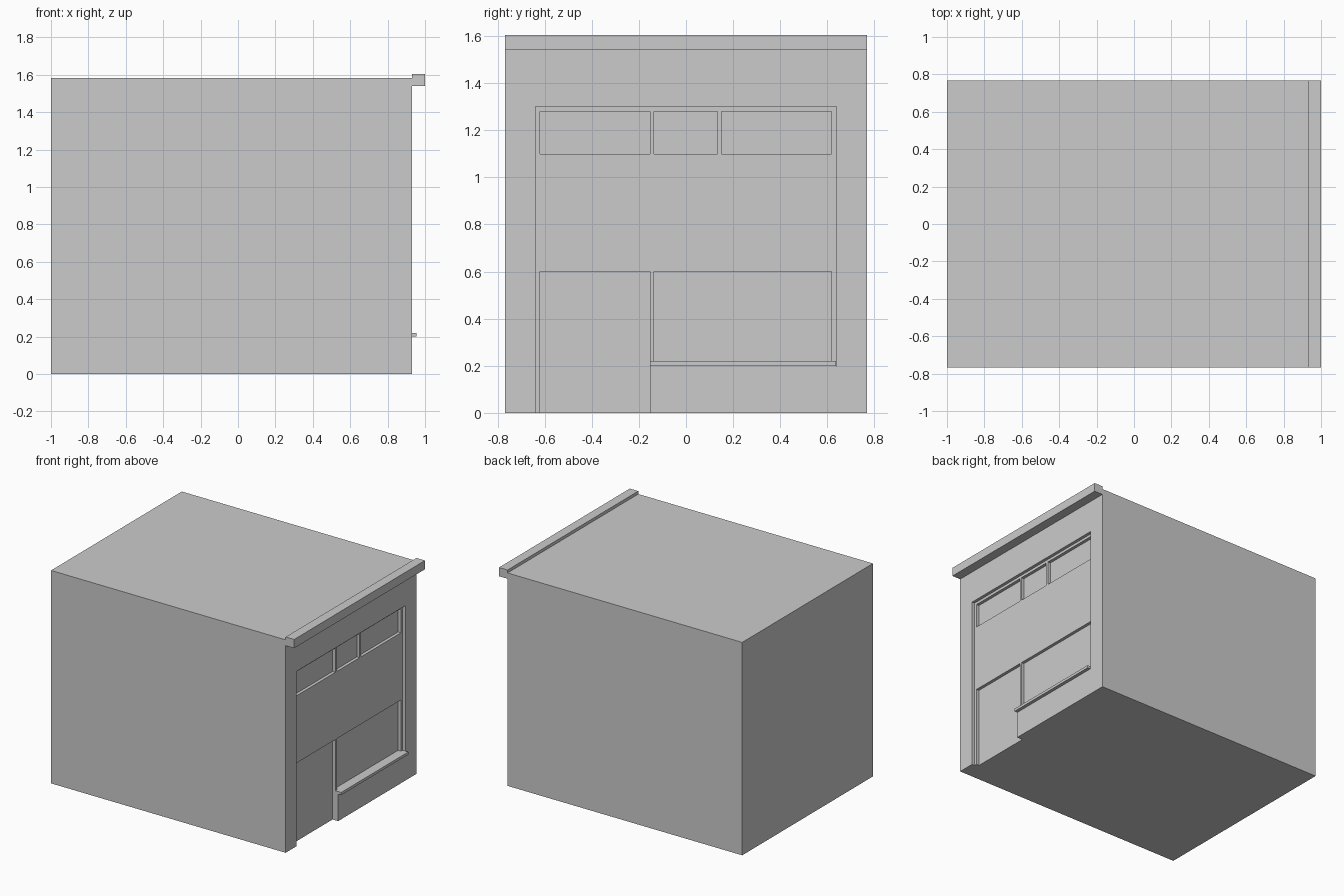
import bpy, bmesh

if "Cube" in bpy.data.objects:
    bpy.data.objects.remove(bpy.data.objects["Cube"])

FACE = 0.93      # street face of the building
PANEL = 0.907    # shopfront panel plane
GLASS = 0.884    # glazing and door plane
W = 0.768        # half width


def prism(name, profile, x0, x1):
    """Extrude a y-z outline (counter-clockwise) from x0 to x1."""
    bm = bmesh.new()
    face = bm.faces.new([bm.verts.new((x0, y, z)) for y, z in profile])
    out = bmesh.ops.extrude_face_region(bm, geom=[face])
    verts = [v for v in out["geom"] if isinstance(v, bmesh.types.BMVert)]
    bmesh.ops.translate(bm, verts=verts, vec=(x1 - x0, 0, 0))
    bmesh.ops.recalc_face_normals(bm, faces=bm.faces)
    mesh = bpy.data.meshes.new(name)
    bm.to_mesh(mesh)
    bm.free()
    obj = bpy.data.objects.new(name, mesh)
    bpy.context.collection.objects.link(obj)
    return obj


def rect(y0, y1, z0, z1):
    return [(y0, z0), (y1, z0), (y1, z1), (y0, z1)]


def carve(obj, profile, depth_x):
    """Cut an outline into the street face back to depth_x."""
    cutter = prism("cutter", profile, depth_x, 1.2)
    cutter.hide_render = True
    mod = obj.modifiers.new("carve", "BOOLEAN")
    mod.operation = "DIFFERENCE"
    mod.solver = "EXACT"
    mod.object = cutter
    bpy.context.view_layer.objects.active = obj
    bpy.ops.object.modifier_apply(modifier=mod.name)
    bpy.data.objects.remove(cutter)


# Main block
building = prism("building", rect(-W, W, 0, 1.583), -1, FACE)

# Shopfront recess, leaving the low wall under the display window
carve(building, [(-0.64, -0.1), (-0.152, -0.1), (-0.152, 0.2),
                 (0.64, 0.2), (0.64, 1.3), (-0.64, 1.3)], PANEL)

# Doorway, display window and three upper windows
openings = [(-0.62, -0.152, -0.1, 0.6),
            (-0.135, 0.618, 0.2, 0.6),
            (-0.62, -0.152, 1.1, 1.28),
            (-0.135, 0.133, 1.1, 1.28),
            (0.15, 0.618, 1.1, 1.28)]
for opening in openings:
    carve(building, rect(*opening), GLASS)

# Window sill and roof cornice
prism("window_sill", rect(-0.152, 0.637, 0.2, 0.22), GLASS, 0.955)
prism("cornice", rect(-W, W, 1.54, 1.605), FACE, 1.0)
